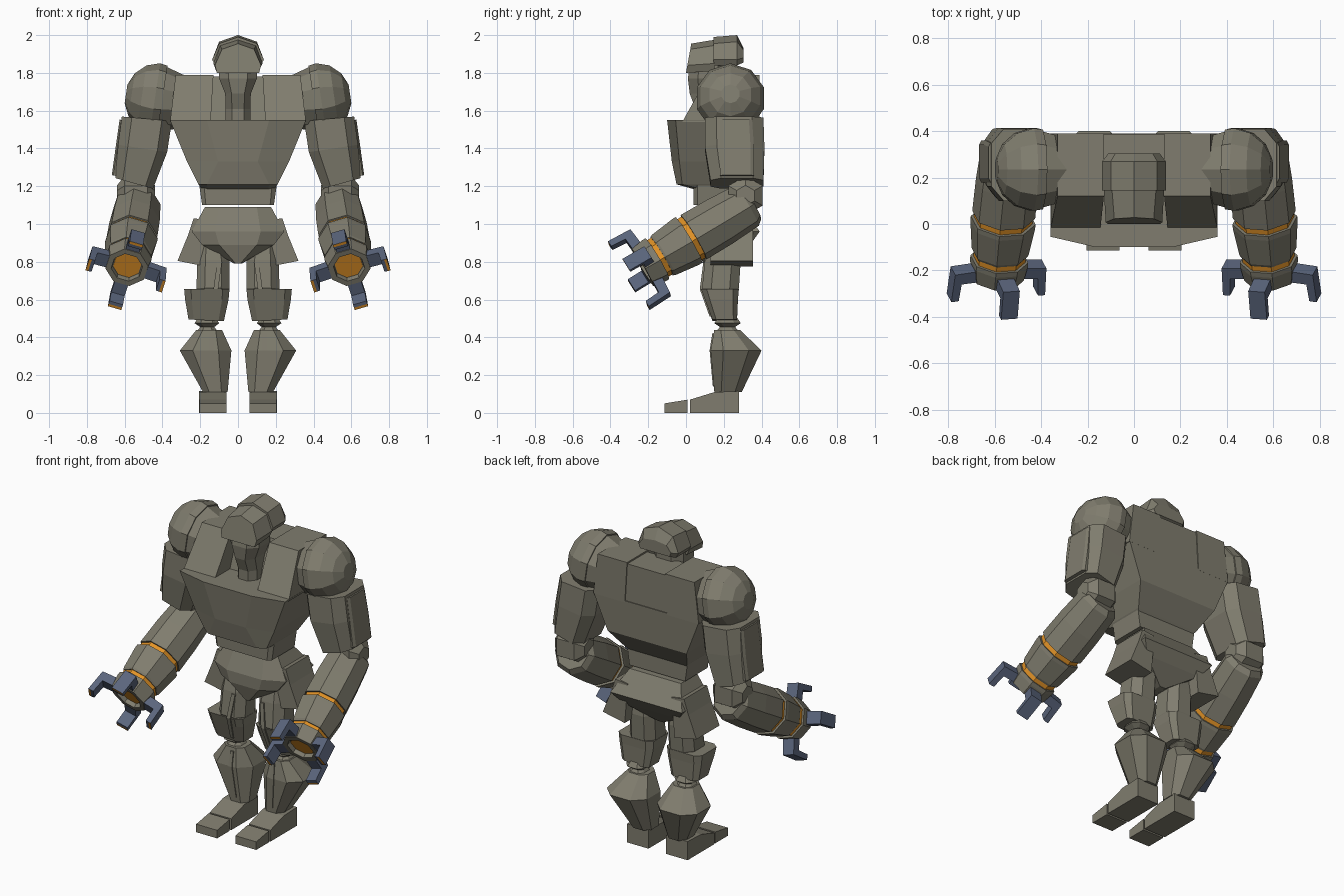
import bpy, bmesh, math
from mathutils import Vector as V

if "Cube" in bpy.data.objects:
    bpy.data.objects.remove(bpy.data.objects["Cube"])


def material(name, rgb):
    m = bpy.data.materials.new(name)
    m.diffuse_color = (*rgb, 1)
    m.use_nodes = True
    m.node_tree.nodes["Principled BSDF"].inputs["Base Color"].default_value = m.diffuse_color
    return m


GREY = material("warm grey metal", (0.215, 0.204, 0.157))
BLUE = material("slate blue", (0.105, 0.132, 0.205))
ORANGE = material("orange glow", (0.76, 0.29, 0.02))


def loft(name, rings, mats=(GREY,), mirror=True, rule=None):
    """Skin closed rings of points; optional rule(face) picks the material."""
    bm = bmesh.new()
    rows = [[bm.verts.new(p) for p in r] for r in rings]
    n = len(rows[0])
    for a, b in zip(rows, rows[1:]):
        for i in range(n):
            j = (i + 1) % n
            bm.faces.new((a[i], a[j], b[j], b[i]))
    bm.faces.new(rows[0][::-1])
    bm.faces.new(rows[-1])
    bmesh.ops.recalc_face_normals(bm, faces=bm.faces)
    if rule:
        for f in bm.faces:
            f.material_index = rule(f)
    me = bpy.data.meshes.new(name)
    bm.to_mesh(me)
    bm.free()
    for m in mats:
        me.materials.append(m)
    ob = bpy.data.objects.new(name, me)
    bpy.context.collection.objects.link(ob)
    if mirror:
        ob.modifiers.new("mirror", 'MIRROR').use_mirror_merge = False
    return ob


def octo(x0, x1, y0, y1, z, k=0.0, c=0.25):
    """Chamfered rectangle at height z, rising by slope k along x."""
    a, b, m = c * (x1 - x0), c * (y1 - y0), (x0 + x1) / 2
    pts = [(x0 + a, y0), (x1 - a, y0), (x1, y0 + b), (x1, y1 - b),
           (x1 - a, y1), (x0 + a, y1), (x0, y1 - b), (x0, y0 + b)]
    return [(x, y, z + k * (x - m)) for x, y in pts]


def rect(x0, x1, y0, y1, z):
    return [(x0, y0, z), (x1, y0, z), (x1, y1, z), (x0, y1, z)]


def front(xc, yf, xs, ys, yb, z):
    """Symmetric torso section with a bevelled front."""
    return [(-xc, yf, z), (xc, yf, z), (xs, ys, z), (xs, yb, z), (-xs, yb, z), (-xs, ys, z)]


def prism_y(name, prof, y0, y1, **kw):
    return loft(name, [[(x, y, z) for x, z in prof] for y in (y0, y1)], **kw)


def prism_x(name, prof, x0, x1, **kw):
    return loft(name, [[(x, y, z) for y, z in prof] for x in (x0, x1)], **kw)


def frame(axis):
    d = V(axis).normalized()
    ref = V((1, 0, 0)) if abs(d.x) < 0.8 else V((0, 1, 0))
    s = (ref - d * ref.dot(d)).normalized()
    return s, d.cross(s), d


def lathe(name, origin, axis, prof, n=8, mat=GREY, turn=0.5):
    s, u, d = frame(axis)
    rings = []
    for t, r in prof:
        angs = [(i + turn) * math.tau / n for i in range(n)]
        rings.append([V(origin) + d * t + (s * math.cos(a) + u * math.sin(a)) * r for a in angs])
    return loft(name, rings, (mat,))


# Torso
loft("chest", [front(.16, .04, .19, .08, .27, 1.185), front(.165, -.05, .21, -.02, .29, 1.21),
               front(.105, -.075, .27, -.035, .38, 1.33), front(.165, -.10, .36, -.055, .39, 1.55)], mirror=False)
loft("waist", [front(.17, .04, .19, .06, .28, 1.10), front(.18, .04, .205, .06, .28, 1.205)], mirror=False)
loft("collar", [rect(.145, .36, -.02, .39, 1.54), rect(.13, .33, .12, .39, 1.79)])
loft("upper_back", [rect(-.15, .15, .12, .385, 1.52), rect(-.135, .135, .19, .385, 1.78)], mirror=False)

# Head
loft("jaw_and_neck", [octo(-.065, .065, .05, .22, 1.54), octo(-.065, .065, .05, .22, 1.61),
                      octo(-.068, .068, .02, .22, 1.69), octo(-.10, .10, .01, .22, 1.77),
                      octo(-.10, .10, .02, .22, 1.84)], mirror=False)


def helm(y, lean, zt, zs, zm, zb, xs, xm, xb):
    half = [(xs, zs), (xm, zm), (xb, zb)]
    pts = [(0, zt)] + half + [(-x, z) for x, z in half[::-1]]
    return [(x, y + lean * (z - zb), z) for x, z in pts]


loft("helmet_front", [helm(0, .18, 1.955, 1.925, 1.84, 1.80, .085, .122, .112),
                      helm(.15, 0, 1.975, 1.945, 1.85, 1.81, .095, .13, .11)], mirror=False)
loft("helmet_back", [helm(.145, 0, 1.99, 1.955, 1.87, 1.84, .10, .137, .12),
                     helm(.27, 0, 2.0, 1.965, 1.87, 1.84, .10, .137, .12),
                     helm(.305, 0, 1.93, 1.92, 1.88, 1.855, .08, .11, .10)], mirror=False)

# Pelvis
loft("pelvis", [front(.012, .09, .02, .12, .25, .79), front(.10, .06, .19, .11, .34, .89),
                front(.12, .06, .245, .12, .39, .96), front(.10, .11, .175, .14, .30, 1.09)], mirror=False)
prism_y("hip_guard", [(.15, 1.02), (.235, 1.03), (.265, .94), (.32, .805), (.17, .775)], .13, .355)

# Legs
loft("thigh", [octo(.06, .21, .12, .26, .60), octo(.045, .22, .085, .28, .66),
               octo(.045, .215, .10, .29, .81), octo(.07, .20, .12, .28, .90)])
loft("thigh_guard", [octo(.075, .262, .14, .27, .49, .05, .15), octo(.05, .28, .10, .275, .60, 0, .15),
                     octo(.045, .285, .08, .28, .655, 0, .15)])
loft("thigh_rib", [rect(.12, .14, .125, .2, .51), rect(.105, .13, .073, .2, .655), rect(.085, .11, .092, .2, .80)])
loft("knee", [octo(.10, .225, .15, .29, .42), octo(.125, .20, .18, .26, .455),
              octo(.10, .23, .15, .29, .475), octo(.12, .21, .17, .27, .505)])
loft("shin", [octo(.055, .185, .15, .295, .11), octo(.035, .308, .13, .40, .33),
              octo(.085, .22, .15, .285, .44)])
loft("shin_rib", [rect(.112, .135, .142, .2, .14), rect(.13, .155, .125, .2, .33), rect(.13, .15, .139, .2, .42)])
prism_x("foot", [(.02, 0), (.28, 0), (.28, .115), (.15, .11), (.02, .07)], .06, .207)
prism_x("toe", [(-.115, 0), (.008, 0), (.008, .07), (-.115, .05)], .062, .205)

# Shoulders and upper arms
lathe("shoulder_inner", (.40, .235, 1.66), (1, 0, .15),
      [(-.14, .09), (-.09, .145), (0, .172), (.05, .165)], 10)
lathe("shoulder_shell", (.40, .235, 1.66), (1, 0, .15),
      [(0, .18), (.04, .187), (.11, .165), (.165, .115), (.195, .05)], 10)
loft("upper_arm", [octo(.45, .65, .13, .41, 1.215, .28, .2), octo(.375, .635, .10, .415, 1.40, .15, .2),
                   octo(.35, .615, .10, .41, 1.557, .09, .2)])
loft("upper_arm_plate", [octo(.58, .668, .18, .36, 1.25, .2, .1), octo(.56, .648, .18, .36, 1.40, .1, .1),
                         octo(.54, .627, .18, .35, 1.55, .05, .1)])
lathe("elbow", (.54, .315, 1.15), (1, 0, 0), [(-.10, .055), (-.06, .105), (.06, .105), (.10, .055)], 6)

# Cannon forearms, all on one tilted and rolled axis, glowing rings sunk in grooves
O, D, ROLL = (.535, .31, 1.09), (.085, -.86, -.51), math.radians(16)


def barrel(name, prof, mat=GREY):
    lathe(name, O, D, prof, 8, mat, 0.5 + ROLL / (math.tau / 8))


barrel("forearm_sleeve", [(-.045, .10), (-.015, .125), (.15, .135), (.315, .137)])
barrel("forearm_ring", [(.30, .127), (.355, .127)], ORANGE)
barrel("forearm_barrel", [(.343, .141), (.365, .141), (.50, .124), (.512, .118)])
barrel("muzzle_ring", [(.50, .113), (.55, .113)], ORANGE)
barrel("muzzle", [(.538, .126), (.56, .126), (.63, .114), (.63, .084), (.60, .08)])
barrel("muzzle_glow", [(.598, .075), (.606, .075)], ORANGE)

# Four hooked claws around each muzzle, with a glowing strip on each tip
S, U, DD = frame(D)
HOOK = [(.09, .57), (.205, .58), (.211, .715), (.196, .715), (.178, .713), (.172, .63), (.09, .625)]
for i, label in enumerate(("outer", "top", "inner", "bottom")):
    a = ROLL + math.radians(90 * i)
    R = S * math.cos(a) + U * math.sin(a)
    T = DD.cross(R)

    def tip(f):
        c = f.calc_center_median() - V(O)
        return int(f.normal.dot(DD) > .9 and c.dot(DD) > .7 and c.dot(R) > .196)
    loft(label + "_claw", [[V(O) + R * r + DD * t + T * w for r, t in HOOK] for w in (-.037, .037)],
         (BLUE, ORANGE), rule=tip)
